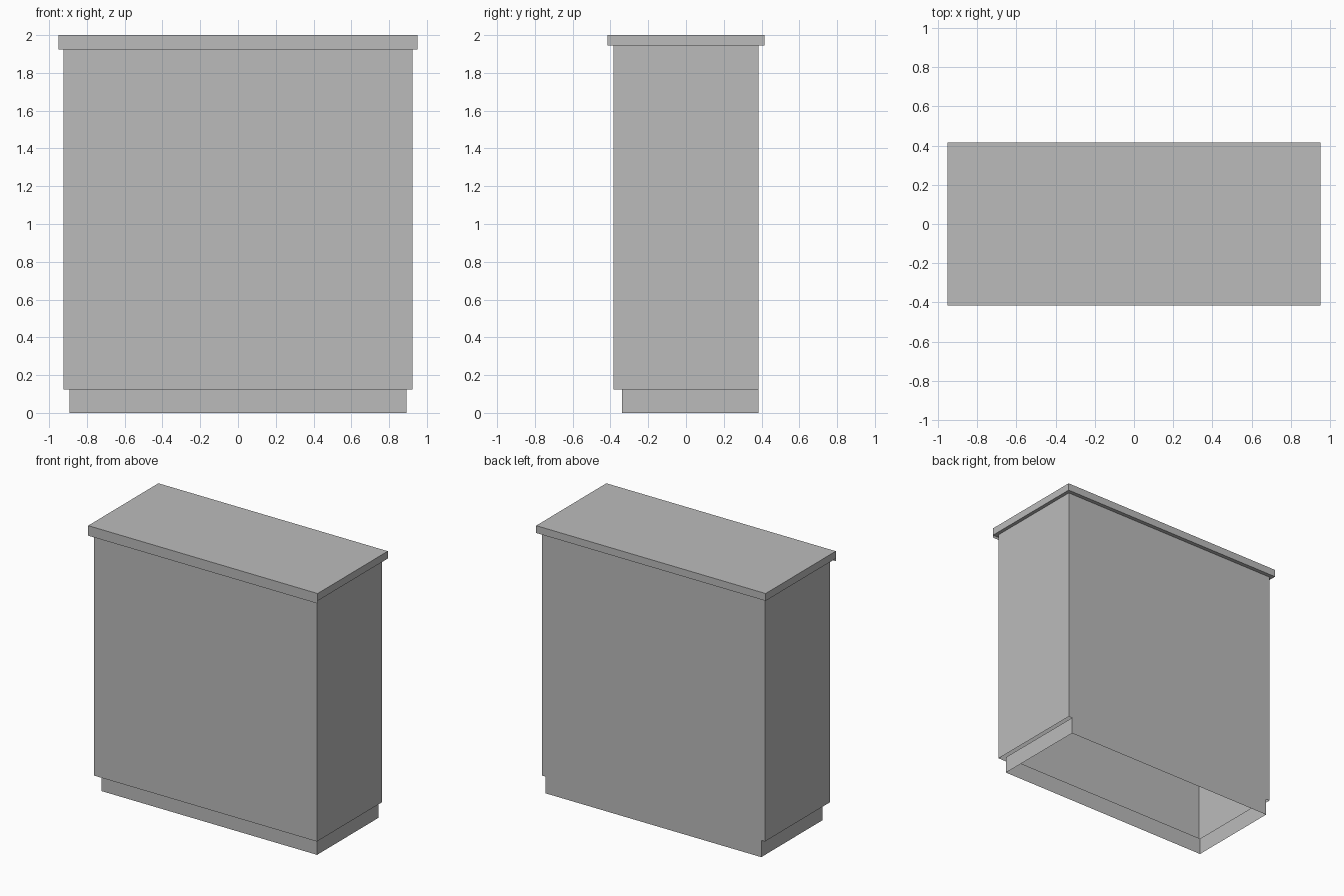
import bpy
import bmesh
from mathutils import Vector

cube = bpy.data.objects.get("Cube")
if cube:
    bpy.data.objects.remove(cube, do_unlink=True)

# One plain grey for the whole cabinet
grey = bpy.data.materials.new("plain_grey")
grey.use_nodes = True
colour = (0.5, 0.5, 0.5, 1)
grey.diffuse_color = colour
grey.node_tree.nodes["Principled BSDF"].inputs["Base Color"].default_value = colour


def panel_box(name, low, high, keep):
    """Box between two corners, keeping only the faces that pass the rule."""
    low, high = Vector(low), Vector(high)
    bm = bmesh.new()
    bmesh.ops.create_cube(bm, size=1)
    bm.normal_update()
    unwanted = [f for f in bm.faces if not keep(f.normal)]
    bmesh.ops.delete(bm, geom=unwanted, context='FACES')
    size, middle = high - low, (high + low) / 2
    for v in bm.verts:
        v.co = Vector(a * s + m for a, s, m in zip(v.co, size, middle))
    mesh = bpy.data.meshes.new(name)
    bm.to_mesh(mesh)
    bm.free()
    mesh.materials.append(grey)
    obj = bpy.data.objects.new(name, mesh)
    bpy.context.collection.objects.link(obj)
    return obj


def walls(n):
    return abs(n.z) < 0.5


def everything(n):
    return True


def front_only(n):
    return n.y < -0.5


# Levels shared by the parts
plinth_top, counter_bottom, lip_bottom, top = 0.125, 1.945, 1.925, 2.0
back = 0.385

# Recessed plinth, open below, flush with the cabinet at the back
panel_box("plinth", (-0.893, -0.34, 0), (0.893, back, plinth_top), walls)

# Cabinet carcass of thin panels
panel_box("cabinet_body", (-0.923, -0.385, plinth_top),
          (0.923, back, counter_bottom), walls)

# Overhanging worktop with a thin lip hanging from its front edge
panel_box("worktop", (-0.95, -0.415, counter_bottom), (0.95, 0.415, top), everything)
panel_box("worktop_front_lip", (-0.95, -0.415, lip_bottom),
          (0.95, 0.415, counter_bottom), front_only)
